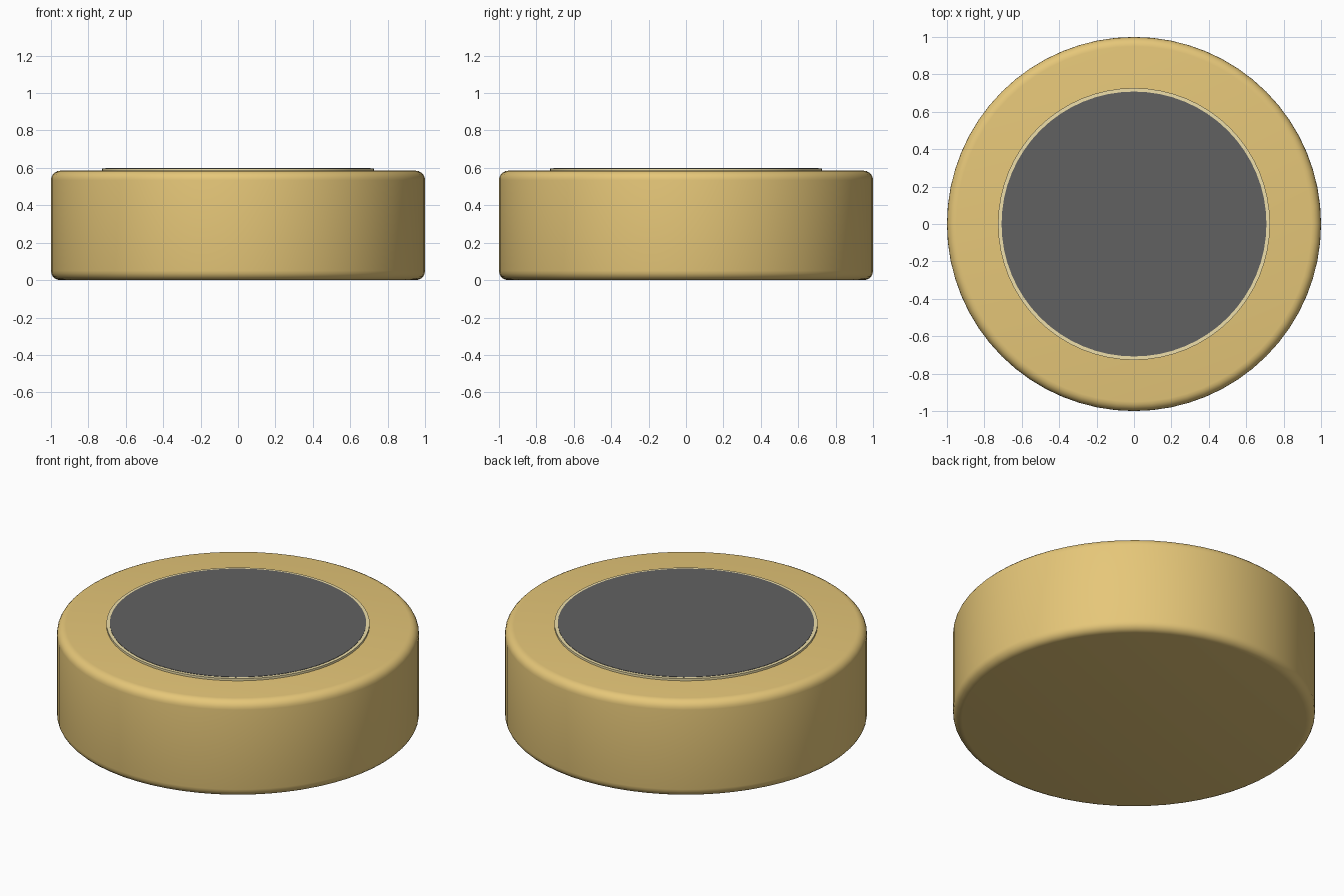
import bpy
import bmesh
from math import radians, sin, cos, pi

SEGMENTS = 64
cube = bpy.data.objects.get("Cube")
if cube:
    bpy.data.objects.remove(cube, do_unlink=True)


def material(name, rgb):
    mat = bpy.data.materials.new(name)
    mat.use_nodes = True
    color = (*rgb, 1)
    mat.diffuse_color = color
    bsdf = mat.node_tree.nodes["Principled BSDF"]
    bsdf.inputs["Base Color"].default_value = color
    bsdf.inputs["Roughness"].default_value = 0.5
    return mat


def lathe(name, profile, mat, closed=False):
    """Revolve (radius, height) points around z; open ends are capped."""
    bm = bmesh.new()
    rings = []
    for r, z in profile:
        rings.append([bm.verts.new((r * cos(2 * pi * i / SEGMENTS),
                                    r * sin(2 * pi * i / SEGMENTS), z))
                      for i in range(SEGMENTS)])
    pairs = list(zip(rings, rings[1:]))
    if closed:
        pairs.append((rings[-1], rings[0]))
    else:
        bm.faces.new(rings[0])
        bm.faces.new(rings[-1])
    for low, high in pairs:
        for i in range(SEGMENTS):
            j = (i + 1) % SEGMENTS
            bm.faces.new((low[i], low[j], high[j], high[i]))
    bmesh.ops.recalc_face_normals(bm, faces=bm.faces)
    mesh = bpy.data.meshes.new(name)
    bm.to_mesh(mesh)
    bm.free()
    mesh.materials.append(mat)
    obj = bpy.data.objects.new(name, mesh)
    bpy.context.collection.objects.link(obj)
    bpy.ops.object.select_all(action="DESELECT")
    obj.select_set(True)
    bpy.context.view_layer.objects.active = obj
    bpy.ops.object.shade_smooth_by_angle(angle=radians(35))
    return obj


gold = material("gold", (0.79, 0.57, 0.19))
pale_gold = material("pale_gold", (0.86, 0.74, 0.40))
dark_grey = material("dark_grey", (0.12, 0.12, 0.12))

# Round body with softened top and bottom edges
height, bevel, steps = 0.585, 0.05, 5
arc = [(1 - bevel + bevel * sin(a), bevel - bevel * cos(a))
       for a in (pi / 2 * i / steps for i in range(steps + 1))]
body = arc + [(r, height - z) for r, z in reversed(arc)]
lathe("body", body, gold)

# Thin raised rim around the top inlay
lathe("rim", [(0.70, 0.57), (0.727, 0.57), (0.727, 0.598), (0.70, 0.598)],
      pale_gold, closed=True)

# Dark disc filling the rim
lathe("top_disc", [(0.708, 0.575), (0.708, 0.60)], dark_grey)
